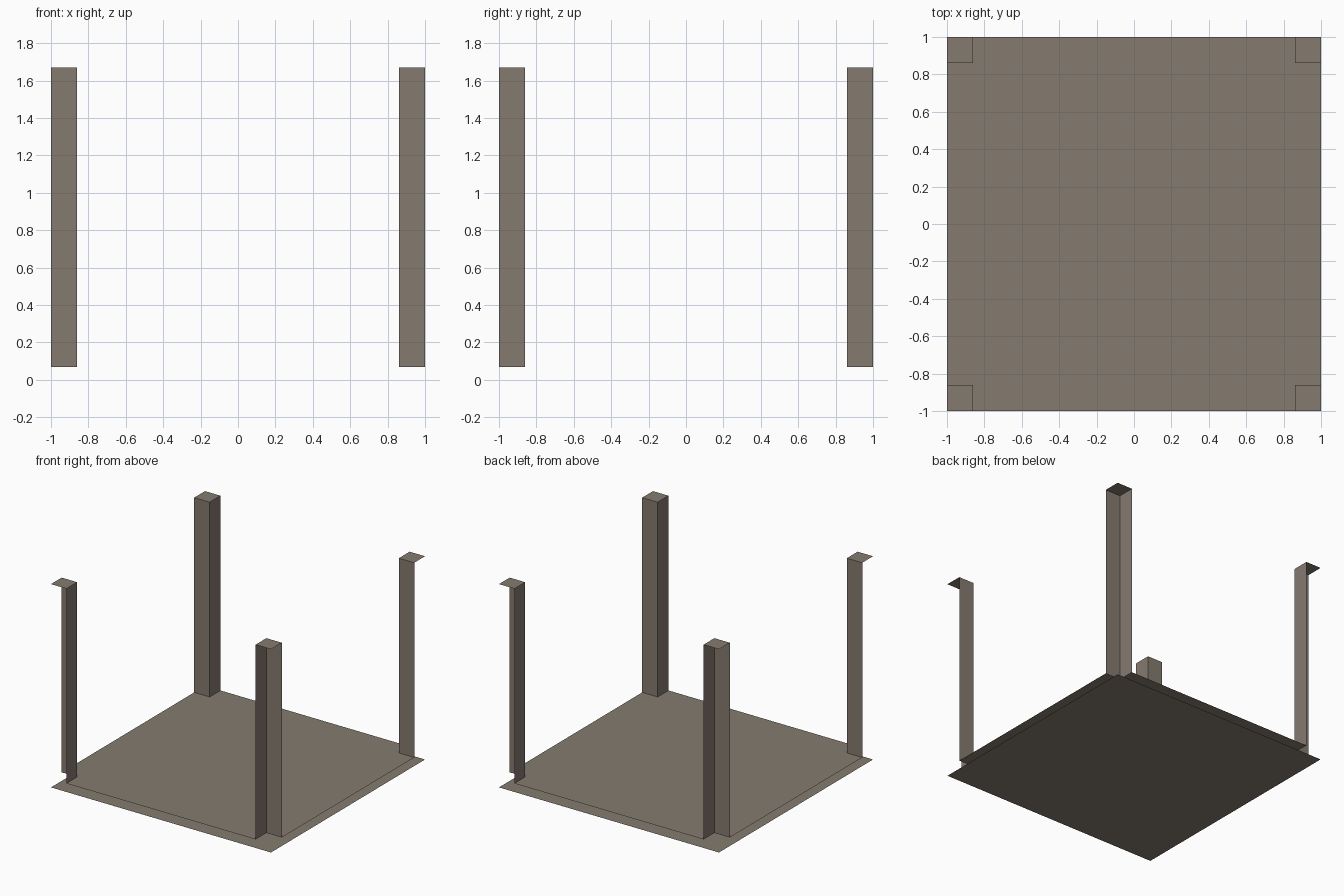
import bpy, bmesh
from mathutils import Vector

if "Cube" in bpy.data.objects:
    bpy.data.objects.remove(bpy.data.objects["Cube"])

HALF, LEG = 1.0, 0.14      # half width of the top, leg thickness
PLATE, TOP = 0.07, 1.67    # slab thickness, leg end height

wood = bpy.data.materials.new("grey_brown_wood")
wood.diffuse_color = (0.235, 0.198, 0.163, 1.0)
wood.use_nodes = True
wood.node_tree.nodes["Principled BSDF"].inputs["Base Color"].default_value = wood.diffuse_color


def finish(name, bm):
    me = bpy.data.meshes.new(name)
    bm.to_mesh(me)
    bm.free()
    me.materials.append(wood)
    ob = bpy.data.objects.new(name, me)
    bpy.context.collection.objects.link(ob)


def sheet(name, points, z, up):
    """Flat single-sided sheet at height z."""
    bm = bmesh.new()
    f = bm.faces.new([bm.verts.new((x, y, z)) for x, y in points])
    f.normal_update()
    if (f.normal.z > 0) != up:
        f.normal_flip()
    finish(name, bm)


def leg(name, sx, sy):
    """Square leg, open on its outer sides and where it meets the slab."""
    bm = bmesh.new()
    bmesh.ops.create_cube(bm, size=1)
    c = HALF - LEG / 2
    bmesh.ops.scale(bm, vec=(LEG, LEG, TOP - PLATE), verts=bm.verts)
    bmesh.ops.translate(bm, vec=(sx * c, sy * c, (TOP + PLATE) / 2), verts=bm.verts)
    bm.normal_update()
    hidden = [f for f in bm.faces
              if f.normal.dot(Vector((sx, 0, 0))) > 0.5
              or f.normal.dot(Vector((0, sy, 0))) > 0.5
              or f.normal.z < -0.5]
    bmesh.ops.delete(bm, geom=hidden, context='FACES')
    finish(name, bm)


# Outer face of the upturned table top
h, i = HALF, HALF - LEG
sheet("slab_bottom", [(-h, -h), (h, -h), (h, h), (-h, h)], 0, False)

# Inner face, notched at the corners for the legs
sheet("slab_inner_face",
      [(-i, -h), (i, -h), (i, -i), (h, -i), (h, i), (i, i),
       (i, h), (-i, h), (-i, i), (-h, i), (-h, -i), (-i, -i)], PLATE, True)

# Four legs
for sx, side in ((-1, "left"), (1, "right")):
    for sy, end in ((-1, "front"), (1, "back")):
        leg(f"{end}_{side}_leg", sx, sy)
